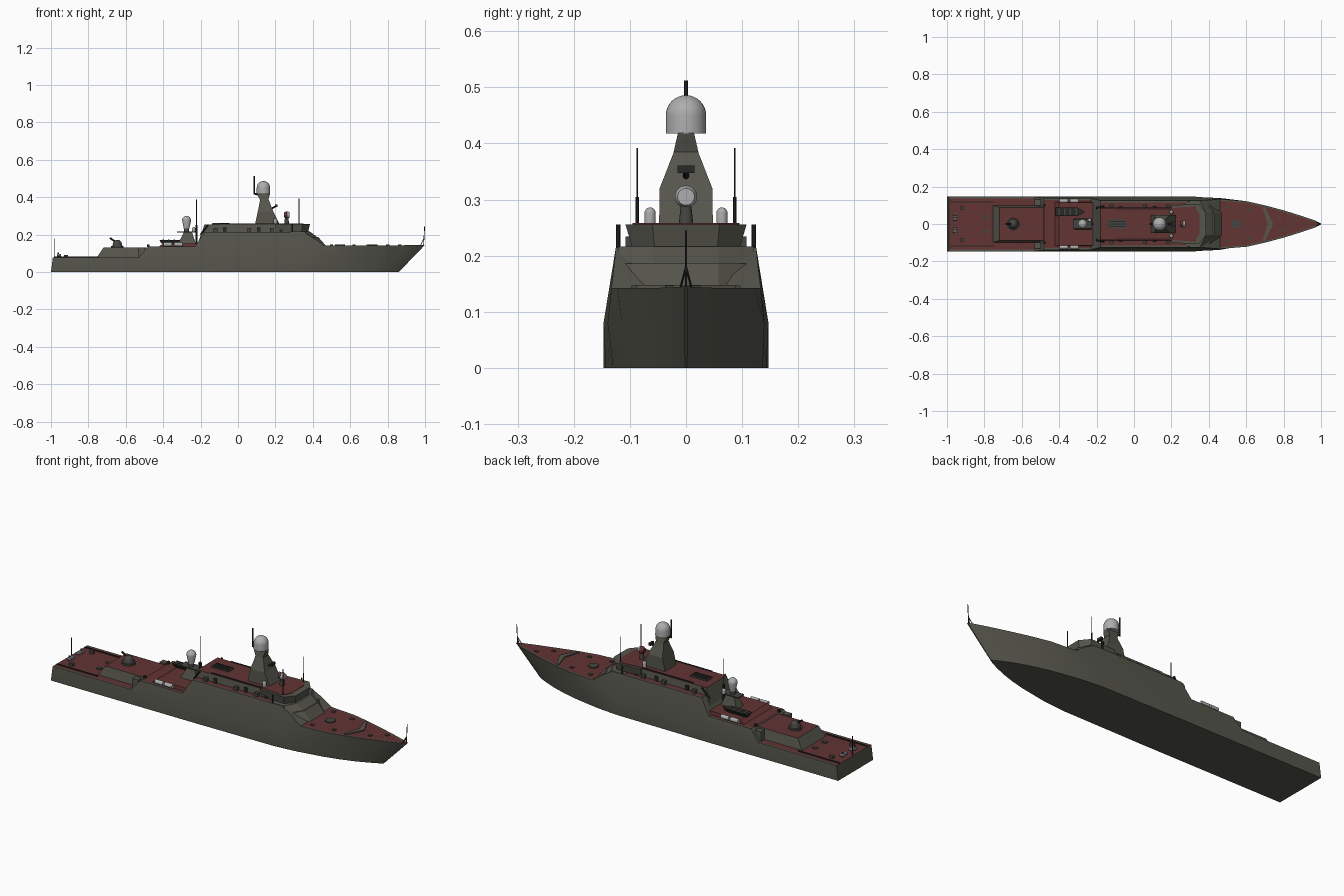
import bpy, bmesh, math
from mathutils import Vector

if "Cube" in bpy.data.objects:
    bpy.data.objects.remove(bpy.data.objects["Cube"])


def mat(name, r, g, b):
    m = bpy.data.materials.new(name)
    m.diffuse_color = (r, g, b, 1)
    m.use_nodes = True
    m.node_tree.nodes["Principled BSDF"].inputs["Base Color"].default_value = m.diffuse_color
    return m


GREY = mat("hull grey", .092, .092, .073)
RED = mat("deck red", .125, .033, .033)
WHITE = mat("radome light grey", .42, .42, .42)
DARK = mat("dark fittings", .022, .022, .019)
OLIVE = mat("mid grey equipment", .06, .062, .053)


def finish(name, bm, mats, red_top=False, smooth=0):
    bmesh.ops.recalc_face_normals(bm, faces=bm.faces)
    if red_top:
        for f in bm.faces:
            f.material_index = 1 if f.normal.z > .95 else 0
    me = bpy.data.meshes.new(name)
    bm.to_mesh(me)
    bm.free()
    for m in mats:
        me.materials.append(m)
    ob = bpy.data.objects.new(name, me)
    bpy.context.collection.objects.link(ob)
    if smooth:
        bpy.ops.object.select_all(action='DESELECT')
        ob.select_set(True)
        bpy.context.view_layer.objects.active = ob
        bpy.ops.object.shade_smooth_by_angle(angle=math.radians(smooth))
    return ob


def prism(name, low, z0, high, z1, m=GREY, red=False):
    """Loft between two outlines given as (x, half-y) points, mirrored in y."""
    bm = bmesh.new()
    rings = []
    for pts, z in ((low, z0), (high, z1)):
        full = pts + [(x, -y) for x, y in reversed(pts)]
        rings.append([bm.verts.new((x, y, z)) for x, y in full])
    n = len(rings[0])
    for i in range(n):
        j = (i + 1) % n
        bm.faces.new((rings[0][i], rings[0][j], rings[1][j], rings[1][i]))
    bm.faces.new(rings[0])
    bm.faces.new(rings[1])
    return finish(name, bm, [m, RED], red)


def box(name, c, s, m=OLIVE):
    bm = bmesh.new()
    bmesh.ops.create_cube(bm, size=1)
    for v in bm.verts:
        v.co = Vector([v.co[k] * s[k] + c[k] for k in range(3)])
    return finish(name, bm, [m])


def rod(name, a, b, r, m=DARK, r2=None, seg=8):
    """Cylinder or cone from a to b."""
    a, b = Vector(a), Vector(b)
    bm = bmesh.new()
    bmesh.ops.create_cone(bm, cap_ends=True, segments=seg, radius1=r,
                          radius2=r if r2 is None else r2, depth=(b - a).length)
    q = (b - a).to_track_quat('Z', 'Y')
    for v in bm.verts:
        v.co = q @ v.co + (a + b) / 2
    return finish(name, bm, [m], smooth=40)


def revolve(name, profile, x, y, m, seg=32):
    """Turn an (r, z) profile round a vertical axis."""
    bm = bmesh.new()
    rings = [[bm.verts.new((x + r * math.cos(2 * math.pi * i / seg),
                            y + r * math.sin(2 * math.pi * i / seg), z))
              for i in range(seg)] for r, z in profile]
    for p, q in zip(rings, rings[1:]):
        for i in range(seg):
            j = (i + 1) % seg
            bm.faces.new((p[i], p[j], q[j], q[i]))
    bm.faces.new(rings[0])
    bm.faces.new(rings[-1])
    return finish(name, bm, [m], smooth=35)


def dome(name, x, y, z0, z1, r, m=WHITE, r0=None):
    """Short drum with a hemispherical cap."""
    prof = [(r if r0 is None else r0, z0)]
    prof += [(max(r * math.cos(t * math.pi / 16), .0005), z1 - r + r * math.sin(t * math.pi / 16))
             for t in range(9)]
    return revolve(name, prof, x, y, m)


# hull: x bottom, half bottom, x top, half top, top height
stations = [
    (-1, .147, -.99, .146, .078), (-.53, .147, -.53, .146, .078),
    (-.48, .147, -.48, .138, .135), (-.23, .147, -.23, .138, .135),
    (-.18, .147, -.18, .125, .215), (.30, .143, .345, .125, .215),
    (.38, .137, .40, .128, .185), (.44, .13, .46, .133, .142),
    (.58, .105, .6, .122, .142), (.66, .085, .7, .1, .142),
    (.73, .062, .8, .073, .142), (.79, .038, .9, .042, .143),
    (.84, .014, .97, .018, .144), (.86, .002, 1, .003, .145)]
bm = bmesh.new()
rings = []
for xb, hb, xt, ht, zt in stations:
    zm = min(.08, zt * .9)
    k = zm / zt
    hm = .147 if xt < .35 else max(hb + (ht - hb) * k, ht * .93) + (.008 if xt < .6 else 0)
    side = [(xb, hb, 0), (xb + (xt - xb) * k, hm, zm), (xt, ht, zt), (xt, max(ht - .009, ht * .3), zt)]
    rings.append([bm.verts.new(p) for p in side] +
                 [bm.verts.new((x, -y, z)) for x, y, z in reversed(side)])
for a, b in zip(rings, rings[1:]):
    for i in range(8):
        j = (i + 1) % 8
        f = bm.faces.new((a[i], a[j], b[j], b[i]))
        level = abs(a[3].co.z - b[3].co.z) < .01
        f.material_index = 1 if i == 3 and level else 0
bm.faces.new(rings[0])
bm.faces.new(rings[-1])
finish("hull", bm, [GREY, RED], smooth=14)

# deckhouses and bridge
prism("aft_gun_house", [(-.755, .1), (-.47, .1)], .077, [(-.72, .088), (-.47, .088)], .13, red=True)
prism("boat_deck", [(-.43, .118), (-.2, .118)], .13, [(-.40, .115), (-.2, .115)], .153, RED)
prism("main_deckhouse", [(-.215, .096), (.33, .096)], .15, [(-.18, .085), (.33, .085)], .253, red=True)
prism("forward_house", [(.3, .118), (.42, .118), (.47, .058)], .14,
      [(.3, .122), (.39, .122), (.43, .058)], .186)
prism("bridge_base", [(.28, .125), (.38, .122), (.425, .058)], .185,
      [(.28, .122), (.355, .12), (.385, .06)], .216)
prism("bridge", [(.2, .092), (.34, .096), (.375, .056)], .215,
      [(.2, .1), (.345, .108), (.385, .06)], .256)
prism("bridge_roof", [(.2, .085), (.325, .095), (.35, .055)], .256,
      [(.2, .085), (.325, .095), (.35, .055)], .258, RED)

# main mast with radome
prism("mast_base", [(.09, .048), (.225, .048)], .25, [(.105, .047), (.19, .047)], .32)
prism("mast_trunk", [(.105, .04), (.19, .04)], .318, [(.118, .022), (.162, .022)], .385)
prism("mast_head", [(.118, .022), (.162, .022)], .385, [(.1, .014), (.172, .014)], .42)
prism("mast_side_walls", [(.105, .047), (.19, .047)], .32, [(.12, .022), (.165, .022)], .384)
dome("main_radome", .136, 0, .418, .486, .036)
rod("mast_pole", (.086, 0, .415), (.086, 0, .512), .004)
rod("mast_pole_bracket", (.086, 0, .42), (.13, 0, .405), .005)
box("mast_yard", (.14, 0, .368), (.02, .055, .004), DARK)
rod("mast_sensor_arm", (.17, 0, .335), (.205, 0, .352), .005)
box("mast_sensor", (.205, 0, .354), (.012, .03, .014), DARK)

# fire control radar
rod("fire_radar_pedestal", (.26, 0, .255), (.26, 0, .295), .013, OLIVE, .009, 16)
rod("fire_radar_back", (.245, 0, .305), (.262, 0, .305), .013, RED, .02, 24)
rod("fire_radar_dish", (.262, 0, .305), (.275, 0, .305), .02, WHITE, .015, 24)

# aft mast with radar
prism("aft_mast", [(-.32, .03), (-.225, .03)], .15, [(-.29, .013), (-.245, .013)], .21)
box("aft_mast_platform", (-.275, 0, .213), (.1, .05, .006))
dome("aft_radar", -.275, 0, .232, .3, .024, WHITE, .015)
rod("aft_radar_foot", (-.275, 0, .214), (-.275, 0, .235), .014, OLIVE, seg=16)
rod("aft_mast_pole", (-.222, 0, .15), (-.222, 0, .25), .006)
rod("aft_whip", (-.222, 0, .25), (-.222, 0, .388), .002)
dome("aft_small_dome", -.237, .02, .215, .24, .01)

# aft gun
rod("gun_base", (-.645, 0, .128), (-.645, 0, .14), .034, OLIVE, seg=24)
dome("gun_turret", -.645, 0, .138, .172, .024, OLIVE, .028)
rod("gun_barrel", (-.65, 0, .158), (-.685, 0, .182), .005)

# foredeck: breakwater, launcher cover, anchor gear
for s in (-1, 1):
    a, b = Vector((.745, 0, .141)), Vector((.7, s * .088, .141))
    bm = bmesh.new()
    quad = [bm.verts.new(p) for p in (a, b, b + Vector((-.012, 0, .0)), a + Vector((-.03, 0, 0)))]
    top = [bm.verts.new(p.co + Vector((0, 0, .007))) for p in quad]
    for i in range(4):
        j = (i + 1) % 4
        bm.faces.new((quad[i], quad[j], top[j], top[i]))
    bm.faces.new(top)
    bm.faces.new(quad)
    finish("breakwater", bm, [GREY])
rod("launcher_cover", (.545, 0, .14), (.545, 0, .147), .026, OLIVE, seg=8)
for x, y in ((.62, .075), (.62, -.075), (.865, .02), (.8, -.03), (.5, .09), (.5, -.09)):
    box("deck_hatch", (x, y, .144), (.018, .014, .006))
rod("bow_staff", (.992, 0, .14), (.998, 0, .245), .002)
for s in (-1, 1):
    rod("bow_staff_stay", (.975, s * .01, .142), (.995, 0, .18), .002)

# stern fittings
rod("stern_staff", (-.982, 0, .077), (-.982, 0, .178), .002)
for s in (-1, 1):
    box("stern_rail", (-.865, s * .118, .081), (.24, .004, .006), DARK)
    for i in range(3):
        rod("stern_drum", (-.967, s * (.025 + .014 * i), .09), (-.947, s * (.025 + .014 * i), .09), .007, WHITE)
    rod("stern_post", (-.96, s * .05, .077), (-.96, s * .05, .105), .004)
    box("stern_bollard", (-.92, s * .085, .084), (.02, .016, .014))
    box("stern_hatch", (-.79, s * .04, .08), (.025, .02, .005))

# paired side gear
for s in (-1, 1):
    rod("whip_antenna", (.326, s * .087, .255), (.326, s * .087, .392), .0016)
    rod("whip_foot", (.326, s * .087, .255), (.326, s * .087, .305), .003)
    dome("satellite_dome", .2, s * .064, .254, .286, .01)
    rod("wing_light", (.29, s * .121, .214), (.29, s * .121, .256), .004)
    box("side_locker", (-.515, s * .115, .1), (.035, .03, .06), GREY)
    box("side_bollard", (-.48, s * .1, .14), (.012, .012, .014), DARK)
    for x in (-.375, -.32):
        rod("life_raft", (x - .023, s * .124, .148), (x + .023, s * .124, .148), .011, WHITE, seg=16)
    for x in (-.12, .06, .18):
        box("roof_side_box", (x, s * .1, .224), (.02, .016, .02), OLIVE)
        box("wall_vent", (x + .05, s * .0925, .225), (.018, .006, .028), DARK)
    box("roof_rail", (.05, s * .08, .256), (.3, .003, .005), DARK)
    rod("crane_arm", (-.2, s * .085, .2), (-.16, s * .095, .252), .005)

# roof vents, boat with ribs
box("roof_grille", (-.09, 0, .256), (.1, .046, .008))
for i in range(3):
    box("roof_grille_slot", (-.09, -.014 + i * .014, .261), (.09, .006, .003), DARK)
prism("boat", [(-.41, .012), (-.3, .012), (-.275, .002)], .153,
      [(-.42, .022), (-.3, .022), (-.265, .002)], .172, DARK).location.y = .065
for i in range(4):
    box("boat_thwart", (-.4 + i * .03, .065, .173), (.008, .034, .003))
